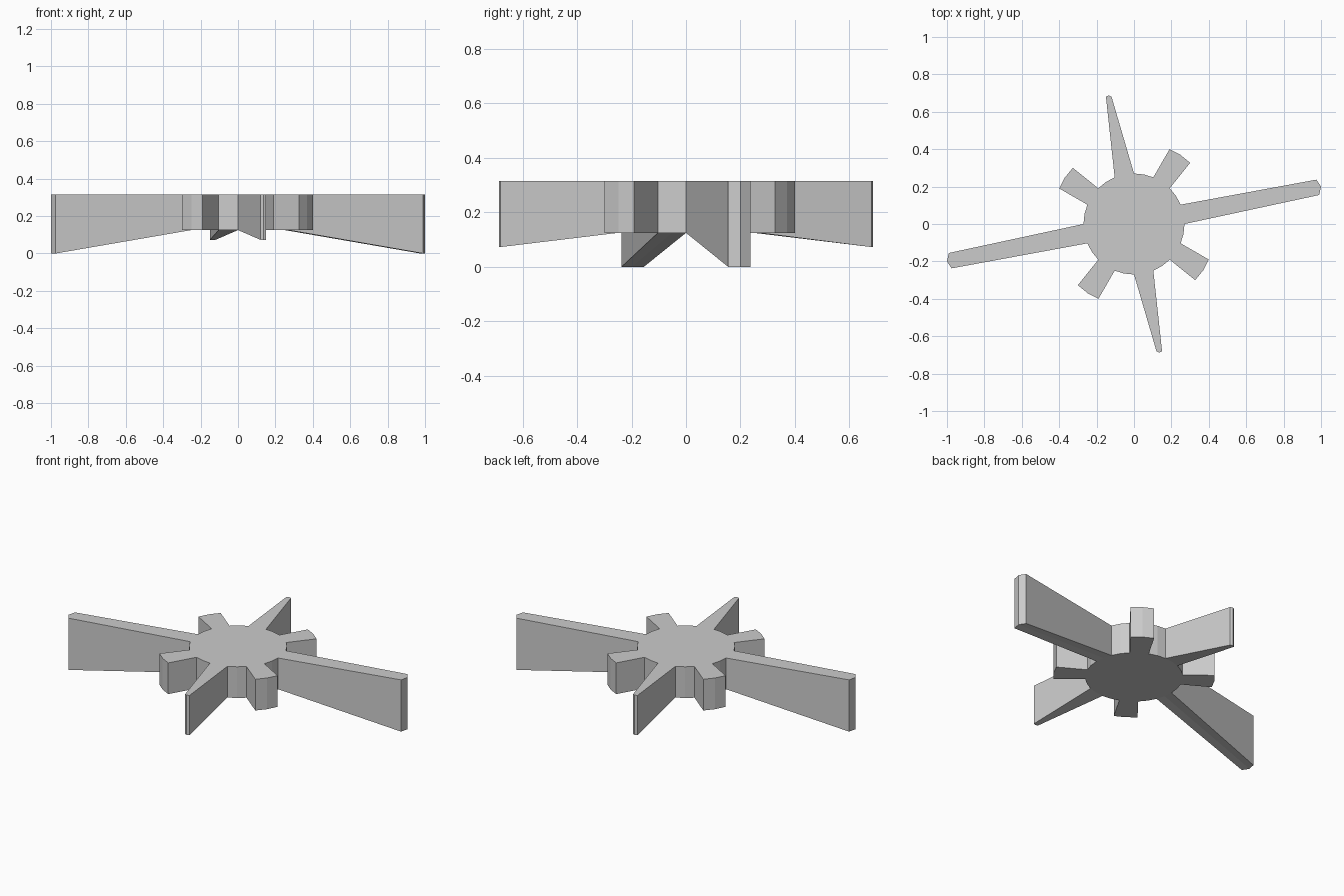
import bpy, bmesh
from math import sin, cos, pi

if "Cube" in bpy.data.objects:
    bpy.data.objects.remove(bpy.data.objects["Cube"])

TOP, BASE, R, N = 0.315, 0.125, 0.27, 32
bm = bmesh.new()


def hub_pt(i):
    a = 2 * pi * i / N
    return (R * cos(a), R * sin(a))


def turn(p, quarters):
    x, y = p
    for _ in range(quarters % 4):
        x, y = -y, x
    return (x, y)


def face(pts):
    bm.faces.new([bm.verts.new(p) for p in pts])


def wall(p, q, zp, zq):
    """Upright panel whose lower edge runs from zp to zq."""
    face([(*p, zp), (*q, zq), (*q, TOP), (*p, TOP)])


def arm(start, tip, z_tip):
    """Blade growing from two hub segments out to a three-point tip."""
    root = [hub_pt(start + k) for k in range(3)]
    # top and underside strips
    for k in range(2):
        quad = [(root[k], BASE), (tip[k], z_tip), (tip[k + 1], z_tip), (root[k + 1], BASE)]
        face([(*p, TOP) for p, z in quad])
        face([(*p, z) for p, z in reversed(quad)])
        wall(tip[k], tip[k + 1], z_tip, z_tip)
    # flanks
    wall(root[0], tip[0], BASE, z_tip)
    wall(tip[2], root[2], z_tip, BASE)


# hub discs
face([(*hub_pt(i), TOP) for i in range(N)])
face([(*hub_pt(i), BASE) for i in reversed(range(N))])

long_tip = [(0.99, 0.155), (1.0, 0.2), (0.975, 0.237)]
mid_tip = [(-0.12, 0.68), (-0.135, 0.687), (-0.15, 0.68)]
tooth_tip = [(0.30, 0.327), (0.248, 0.37), (0.19, 0.40)]

# opposite long blades and opposite medium blades
for q in (0, 2):
    arm(8 * q, [turn(p, q) for p in long_tip], 0.0)
    arm(8 * q + 8, [turn(p, q) for p in mid_tip], 0.073)

# four short teeth, and the exposed hub wall between arms
for q in range(4):
    arm(8 * q + 4, [turn(p, q) for p in tooth_tip], BASE)
    for k in (2, 3, 6, 7):
        wall(hub_pt(8 * q + k), hub_pt(8 * q + k + 1), BASE, BASE)

# weld into one closed body
bmesh.ops.remove_doubles(bm, verts=bm.verts, dist=1e-4)
bmesh.ops.recalc_face_normals(bm, faces=bm.faces)
mesh = bpy.data.meshes.new("bladed_hub")
bm.to_mesh(mesh)
bm.free()
bpy.context.collection.objects.link(bpy.data.objects.new("bladed_hub", mesh))
